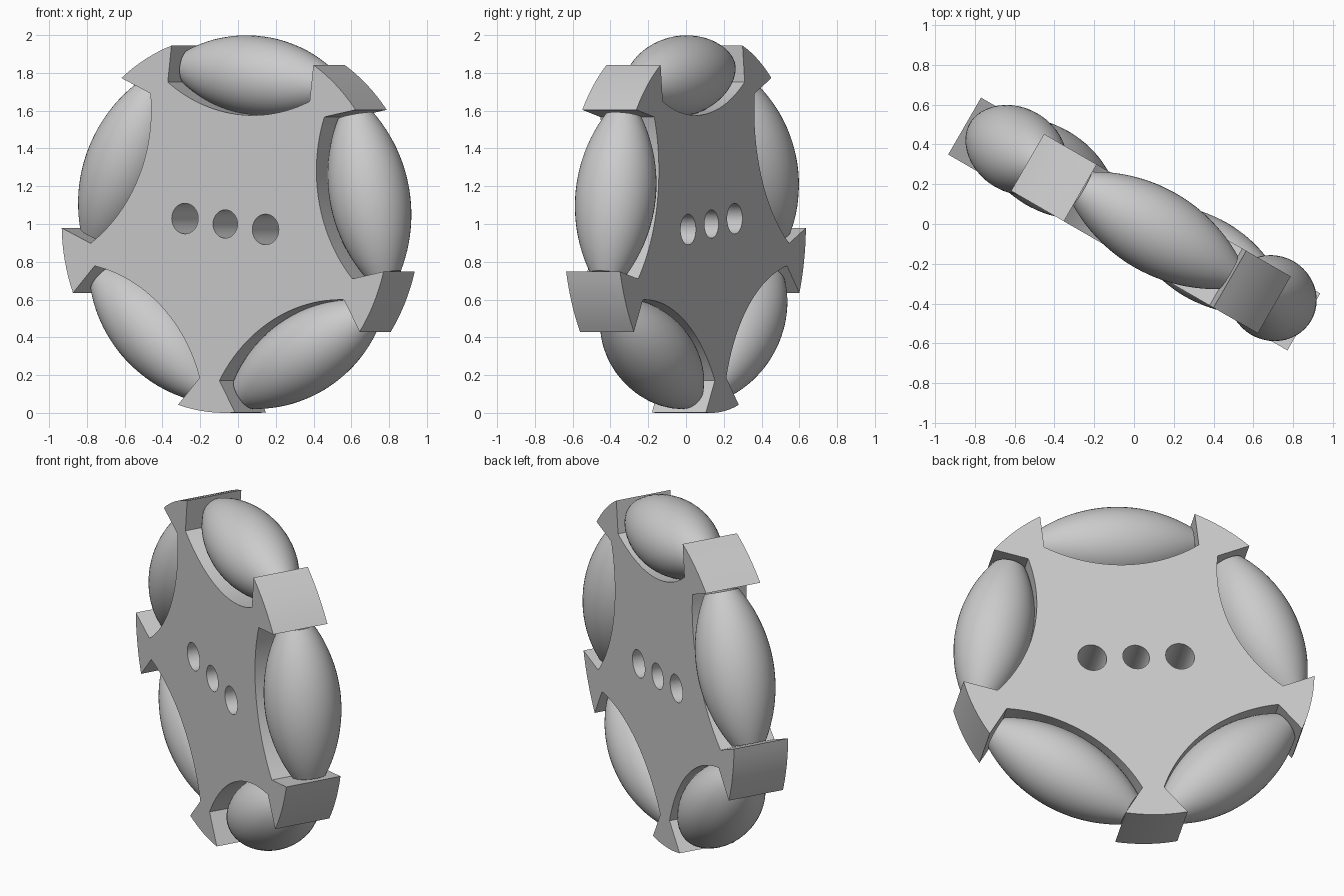
import bpy, bmesh, math
from mathutils import Matrix, Vector

if "Cube" in bpy.data.objects:
    bpy.data.objects.remove(bpy.data.objects["Cube"])

R, HALF = 1.0, 0.165              # wheel radius, half thickness
SIDES = 5
FIRST = math.radians(-96.7)       # direction of the lowest arm
STEP = 2 * math.pi / SIDES
ARM = math.radians(10.1)          # half width of an arm tip
POCKET_END, POCKET_MID = 0.705, 0.585

grey = bpy.data.materials.new("grey")
grey.diffuse_color = (0.6, 0.6, 0.6, 1)
grey.use_nodes = True
grey.node_tree.nodes["Principled BSDF"].inputs["Base Color"].default_value = grey.diffuse_color

# Wheel frame: local x along the wheel, local y up, local z along the axle
u, v, n = Vector((0.866, -0.5, 0)), Vector((0, 0, 1)), Vector((-0.5, -0.866, 0))
FRAME = Matrix((u, v, n)).transposed().to_4x4()
FRAME.translation = (0.015, -0.008, R)


def polar(r, a):
    return (r * math.cos(a), r * math.sin(a))


def circle(cx, cy, r, count=40):
    return [(cx + r * math.cos(2 * math.pi * i / count),
             cy + r * math.sin(2 * math.pi * i / count)) for i in range(count)]


def finish(obj, angle):
    obj.data.materials.clear()
    obj.data.materials.append(grey)
    bpy.ops.object.select_all(action='DESELECT')
    obj.select_set(True)
    bpy.context.view_layer.objects.active = obj
    bpy.ops.object.shade_smooth_by_angle(angle=math.radians(angle))


# Hub outline: arm tip arc, then a straight-walled pocket with a curved floor
half = R * math.sin(STEP / 2 - ARM)
sag = POCKET_END - POCKET_MID
floor_r = (half ** 2 + sag ** 2) / (2 * sag)
sweep = math.asin(half / floor_r)
outline = []
for k in range(SIDES):
    arm = FIRST + k * STEP
    outline += [polar(R, arm - ARM + 2 * ARM * i / 8) for i in range(9)]
    mid = arm + STEP / 2
    for i in range(25):
        a = -sweep + 2 * sweep * i / 24
        t = floor_r * math.sin(a)
        d = POCKET_MID + floor_r * (1 - math.cos(a))
        outline.append((d * math.cos(mid) - t * math.sin(mid),
                        d * math.sin(mid) + t * math.cos(mid)))

# Three axle holes in a row, tilted with the wheel
tilt = FIRST + math.pi / 2
holes = [circle(s * 0.248 * math.cos(tilt), s * 0.248 * math.sin(tilt), r)
         for s, r in ((-1, 0.081), (0, 0.075), (1, 0.081))]

curve = bpy.data.curves.new("hub", 'CURVE')
curve.dimensions = '2D'
curve.fill_mode = 'BOTH'
curve.extrude = HALF
for loop in [outline] + holes:
    sp = curve.splines.new('POLY')
    sp.points.add(len(loop) - 1)
    for p, (x, y) in zip(sp.points, loop):
        p.co = (x, y, 0, 1)
    sp.use_cyclic_u = True
hub = bpy.data.objects.new("hub", curve)
bpy.context.collection.objects.link(hub)
hub.matrix_world = FRAME
hub.select_set(True)
bpy.context.view_layer.objects.active = hub
bpy.ops.object.convert(target='MESH')
hub = bpy.context.object
bm = bmesh.new()
bm.from_mesh(hub.data)
bmesh.ops.remove_doubles(bm, verts=bm.verts, dist=1e-4)
bmesh.ops.recalc_face_normals(bm, faces=bm.faces)
bm.to_mesh(hub.data)
bm.free()
finish(hub, 30)

# Barrel rollers: an arc profile spun around the roller's own axis
LENGTH, R_MID, R_END, AXIS = 0.428, 0.213, 0.095, 0.787
bulge = R_MID - R_END
arc_r = (LENGTH ** 2 + bulge ** 2) / (2 * bulge)


def roller_mesh(rings=24, count=48):
    bm = bmesh.new()
    loops = []
    for i in range(rings + 1):
        t = -LENGTH + 2 * LENGTH * i / rings
        r = R_MID - arc_r + math.sqrt(arc_r ** 2 - t ** 2)
        loops.append([bm.verts.new((x, t, y)) for x, y in circle(0, 0, r, count)])
    for a, b in zip(loops, loops[1:]):
        for j in range(count):
            k = (j + 1) % count
            bm.faces.new((a[j], a[k], b[k], b[j]))
    bm.faces.new(loops[0])
    bm.faces.new(loops[-1])
    bmesh.ops.recalc_face_normals(bm, faces=bm.faces)
    me = bpy.data.meshes.new("roller")
    bm.to_mesh(me)
    bm.free()
    return me


for k in range(SIDES):
    mid = FIRST + (k + 0.5) * STEP
    roller = bpy.data.objects.new("roller_%d" % (k + 1), roller_mesh())
    bpy.context.collection.objects.link(roller)
    roller.matrix_world = (FRAME @ Matrix.Rotation(mid, 4, 'Z')
                           @ Matrix.Translation((AXIS, 0, -0.025)))
    finish(roller, 40)
